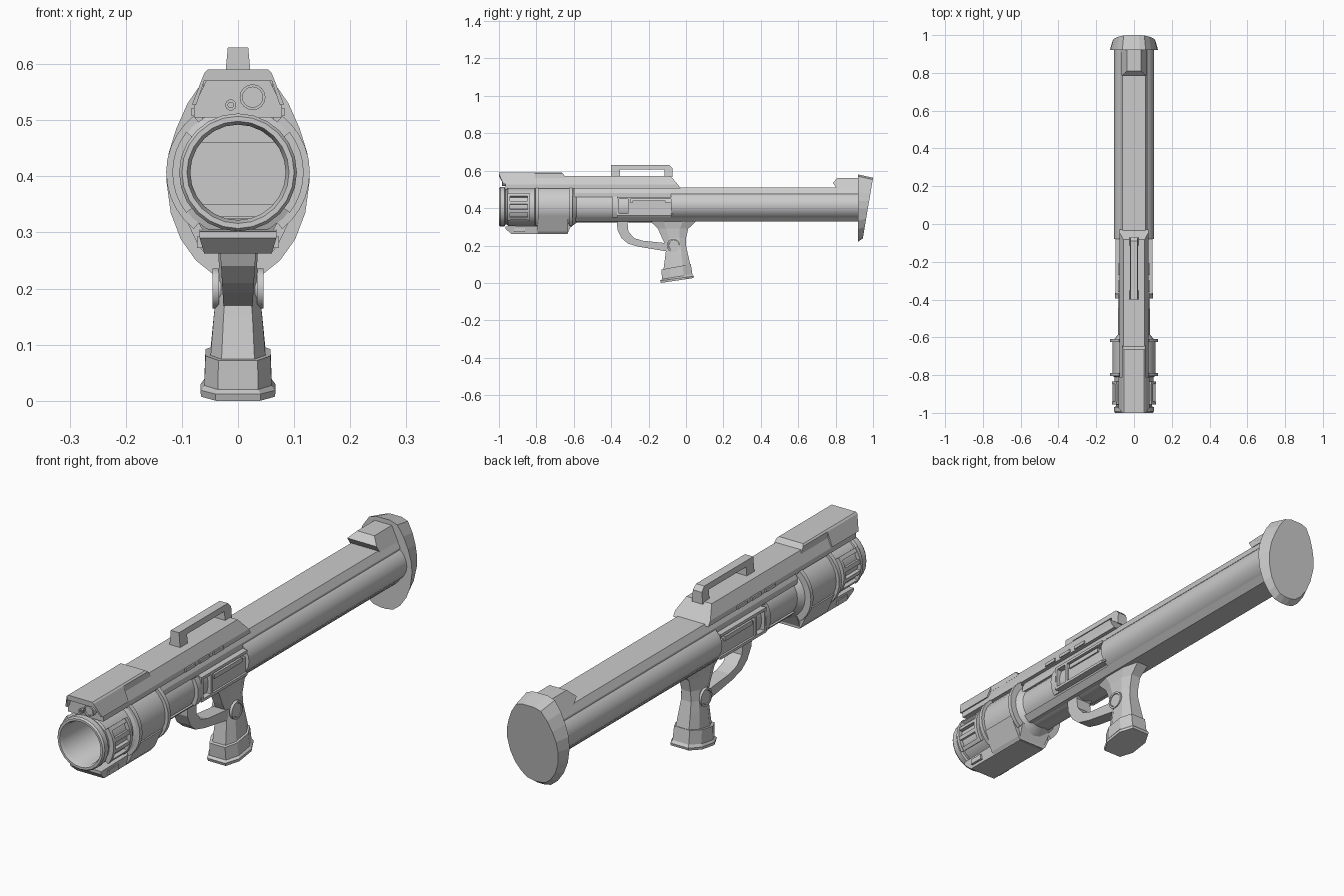
import bpy, bmesh, math
from mathutils import Vector

if "Cube" in bpy.data.objects:
    bpy.data.objects.remove(bpy.data.objects["Cube"])

AXIS_Z = 0.407   # height of the bore centre line


def build(name, verts, faces, smooth=False):
    me = bpy.data.meshes.new(name)
    me.from_pydata([tuple(v) for v in verts], [], faces)
    bm = bmesh.new()
    bm.from_mesh(me)
    bmesh.ops.remove_doubles(bm, verts=bm.verts, dist=1e-5)
    bmesh.ops.recalc_face_normals(bm, faces=bm.faces)
    bm.to_mesh(me)
    bm.free()
    ob = bpy.data.objects.new(name, me)
    bpy.context.collection.objects.link(ob)
    if smooth:
        bpy.ops.object.select_all(action='DESELECT')
        ob.select_set(True)
        bpy.context.view_layer.objects.active = ob
        bpy.ops.object.shade_smooth_by_angle(angle=math.radians(28))
    return ob


def loft(name, rings, smooth=False, closed=False):
    """Skin a list of equal-length rings, with end caps or as a loop."""
    n, m = len(rings[0]), len(rings)
    verts = [v for r in rings for v in r]
    faces = []
    for k in range(m if closed else m - 1):
        a, b = k * n, (k + 1) % m * n
        faces += [(a + i, a + (i + 1) % n, b + (i + 1) % n, b + i) for i in range(n)]
    if not closed:
        faces += [tuple(range(n)), tuple(range((m - 1) * n, m * n))]
    return build(name, verts, faces, smooth)


def section(half, y0, y1):
    """Two rings from a half x-z outline, mirrored over x; y0/y1 may be functions of z."""
    pts = half + [(-x, z) for x, z in reversed(half)]
    f = lambda y, z: y(z) if callable(y) else y
    return [[(x, f(y, z), z) for x, z in pts] for y in (y0, y1)]


def side_profile(name, pts, width):
    """Extrude a y-z outline over x; width is a number or function of z."""
    w = width if callable(width) else (lambda z: width)
    return loft(name, [[(s * w(z), y, z) for y, z in pts] for s in (-1, 1)])


def lathe(name, prof, n=24, sx=1.0, sz=1.0, z0=AXIS_Z):
    rings = []
    for i in range(n):
        a = 2 * math.pi * i / n
        rings.append([(r * sx * math.cos(a), y, z0 + r * sz * math.sin(a)) for r, y in prof])
    verts = [v for r in rings for v in r]
    m = len(prof)
    faces = [(i * m + j, i * m + j + 1, (i + 1) % n * m + j + 1, (i + 1) % n * m + j)
             for i in range(n) for j in range(m - 1)]
    # drop the collapsed edges at the axis
    me_faces = []
    for f in faces:
        k = []
        for v in f:
            if all((Vector(verts[v]) - Vector(verts[u])).length > 1e-6 for u in k):
                k.append(v)
        me_faces.append(tuple(k))
    return build(name, verts, me_faces, True)


def arc(name, a0, a1, r0, r1, y0, y1, steps=8):
    """Curved bar around the bore."""
    rings = []
    for i in range(steps + 1):
        a = math.radians(a0 + (a1 - a0) * i / steps)
        rings.append([(r * math.cos(a), y, AXIS_Z + r * math.sin(a))
                      for r, y in ((r0, y0), (r1, y0), (r1, y1), (r0, y1))])
    return loft(name, rings, True)


def box(name, x0, x1, y0, y1, z0, z1):
    return loft(name, [[(x0, y, z0), (x1, y, z0), (x1, y, z1), (x0, y, z1)] for y in (y0, y1)])


def disc(name, axis, c, r, t, hole=0.0, n=16):
    """Short cylinder or ring at c along axis 'x' or 'y' with thickness t."""
    c, loops = Vector(c), []
    for rad, d in ((r, 0), (r, t), (hole, t), (hole, 0)) if hole else ((r, 0), (r, t)):
        ring = []
        for i in range(n):
            u, w = rad * math.cos(2 * math.pi * i / n), rad * math.sin(2 * math.pi * i / n)
            ring.append(c + Vector((d, u, w) if axis == 'x' else (u, d, w)))
        loops.append(ring)
    return loft(name, loops, True, closed=bool(hole))


# Muzzle, front drum and forward tube turned as one hollow body
lathe("barrel", [(0, -0.55), (0.085, -0.55), (0.085, -0.985), (0.091, -1.0), (0.1, -1.0),
                 (0.105, -0.993), (0.105, -0.97), (0.096, -0.966), (0.096, -0.957),
                 (0.102, -0.952), (0.102, -0.81), (0.115, -0.805), (0.115, -0.625),
                 (0.108, -0.615), (0.085, -0.585), (0.085, -0.07), (0, -0.07)])

# Rear tube with flat top and bottom strips
lathe("rear_tube", [(0, -0.08), (0.105, -0.08), (0.105, 0.93), (0, 0.93)], sz=0.81, z0=0.415)
loft("top_strip", section([(0.075, 0.46), (0.075, 0.482), (0.06, 0.51)], -0.6, 0.93))
loft("bottom_strip", section([(0.05, 0.328), (0.072, 0.35)], -0.59, 0.93))

# Drum rings, side cages
for side, mid in (("right", 0), ("left", 180)):
    for i, y in enumerate((-0.805, -0.625)):
        arc(f"drum_ring_{i}_{side}", mid - 52, mid + 52, 0.1, 0.128, y, y + 0.017, 10)
    for i, y in enumerate((-0.955, -0.848)):
        arc(f"cage_hoop_{i}_{side}", mid - 38, mid + 38, 0.095, 0.117, y, y + 0.014)
    for i, a in enumerate((-34, -11, 11, 34)):
        arc(f"cage_bar_{i}_{side}", mid + a - 4, mid + a + 4, 0.095, 0.115, -0.945, -0.845, 2)

# Block under the drum
side_profile("under_block", [(-0.965, 0.302), (-0.965, 0.29), (-0.935, 0.262), (-0.635, 0.262),
                             (-0.605, 0.325), (-0.64, 0.318), (-0.8, 0.305)],
             lambda z: 0.06 + min(z - 0.262, 0.03) * 0.3)
loft("under_fairing", section([(0.06, 0.264), (0.07, 0.275), (0.108, 0.355), (0.09, 0.355),
                               (0.06, 0.3)], -0.795, -0.63))
for s in (-1, 1):
    box("under_block_slot", s * 0.055, s * 0.073, -0.92, -0.86, 0.272, 0.293)

# Upper housing with sloped rear end
loft("upper_housing", section([(0.078, 0.505), (0.078, 0.525), (0.056, 0.572)], -0.965,
                              lambda z: -0.03 - max(0, z - 0.51) * 0.85))

# Front hood over the lenses
hood = [(0.082, 0.528), (0.06, 0.584), (0.054, 0.59)]
shell = [(0.05, 0.57), (0.06, 0.57), (0.074, 0.528)]
outline = hood[::-1] + shell[::-1]
ring = [(x, z) for x, z in outline]
front = lambda z: -1.0 + max(0, 0.562 - z) * 0.7
ring = hood + [(-x, z) for x, z in hood[::-1]] + [(-x, z) for x, z in shell[::-1]] + shell
loft("hood", [[(x, front(z), z) for x, z in ring], [(x, -0.81, z) for x, z in ring]])
loft("hood_cover", section([(0.062, 0.56), (0.06, 0.584), (0.054, 0.59)], -0.82,
                           lambda z: -0.64 - max(0, z - 0.572) * 1.4))
disc("large_lens_ring", 'y', (0.026, -0.985, 0.541), 0.023, 0.03, 0.018)
disc("large_lens", 'y', (0.026, -0.978, 0.541), 0.019, 0.02)
disc("small_lens_ring", 'y', (-0.013, -0.98, 0.527), 0.01, 0.02, 0.005, 10)

# Carry handle
side_profile("carry_handle", [(-0.4, 0.565), (-0.4, 0.63), (-0.09, 0.63), (-0.072, 0.612),
                              (-0.072, 0.565), (-0.115, 0.565), (-0.115, 0.607),
                              (-0.352, 0.607), (-0.352, 0.565)],
             lambda z: 0.024 - (z - 0.565) * 0.09)

# Side details of the receiver, mirrored
for s, side in ((1, "right"), (-1, "left")):
    for i, y in enumerate((-0.42, -0.33, -0.24)):
        box(f"vent_{i}_{side}", s * 0.065, s * 0.084, y - 0.03, y + 0.03, 0.508, 0.521)
    frame = [(-0.37, -0.358, 0.36, 0.46), (-0.31, -0.298, 0.36, 0.46),
             (-0.37, -0.08, 0.36, 0.371), (-0.37, -0.08, 0.449, 0.46)]
    for i, f in enumerate(frame):
        box(f"panel_frame_{i}_{side}", s * 0.06, s * 0.098, *f)
    box(f"panel_plate_{side}", s * 0.06, s * 0.09, -0.3, -0.07, 0.365, 0.43)
    box(f"panel_slide_{side}", s * 0.06, s * 0.096, -0.285, -0.11, 0.422, 0.44)
    mid = 0 if s > 0 else 180
    arc(f"receiver_band_{side}", mid - 34, mid + 34, 0.08, 0.1, -0.395, -0.365)
    disc(f"grip_button_{side}", 'x', (s * 0.034, -0.067, 0.2), 0.036, s * 0.011, 0.028)
    disc(f"grip_button_cap_{side}", 'x', (s * 0.03, -0.067, 0.2), 0.026, s * 0.013)

# Butt plate: egg outline, slanted and tapered to the rear
egg = [(0.03, 0.58), (0.062, 0.57), (0.09, 0.53), (0.11, 0.485), (0.124, 0.44), (0.128, 0.395),
       (0.12, 0.335), (0.102, 0.288), (0.075, 0.25), (0.045, 0.226), (0.015, 0.22)]
rear = [(x * 0.88, 0.4 + (z - 0.4) * 0.9) for x, z in egg]
loft("butt_plate", [section(egg, 0.92, 0.92)[0],
                    section(rear, lambda z: 0.945 + (z - 0.235) * 0.168, 0)[0]])

# Rear sight block
side_profile("rear_sight", [(0.805, 0.505), (0.785, 0.535), (0.81, 0.562), (0.93, 0.562),
                            (0.93, 0.505)],
             lambda z: 0.065 if z < 0.54 else 0.038)


# Pistol grip and base cap: chamfered sections (front y, z, rear y, z, half width)
def grip_section(yf, zf, yr, zr, w):
    c = 0.28 * (yr - yf)
    pts = [(w * 0.6, yf), (w, yf + c), (w, yr - c), (w * 0.6, yr)]
    pts += [(-x, y) for x, y in reversed(pts)]
    return [(x, y, zf + (zr - zf) * (y - yf) / (yr - yf)) for x, y in pts]


loft("pistol_grip", [grip_section(*g) for g in (
    (-0.20, 0.345, 0.065, 0.345, 0.045), (-0.19, 0.328, 0.05, 0.325, 0.042),
    (-0.15, 0.29, 0.012, 0.29, 0.036), (-0.128, 0.24, 0.0, 0.24, 0.034),
    (-0.105, 0.195, 0.0, 0.2, 0.037), (-0.11, 0.15, 0.01, 0.155, 0.043),
    (-0.122, 0.06, 0.025, 0.09, 0.05))])
loft("grip_base", [grip_section(*g) for g in (
    (-0.132, 0.072, 0.026, 0.1, 0.058), (-0.128, 0.02, 0.034, 0.046, 0.06),
    (-0.138, 0.012, 0.042, 0.036, 0.067), (-0.134, 0.0, 0.04, 0.026, 0.066))])

# Trigger guard
side_profile("trigger_guard", [(-0.37, 0.345), (-0.367, 0.285), (-0.345, 0.24), (-0.31, 0.21),
                               (-0.25, 0.193), (-0.1, 0.168), (-0.1, 0.212), (-0.235, 0.226),
                               (-0.278, 0.24), (-0.308, 0.275), (-0.312, 0.32), (-0.285, 0.345)],
             lambda z: 0.026 + max(0, z - 0.17) * 0.06)
